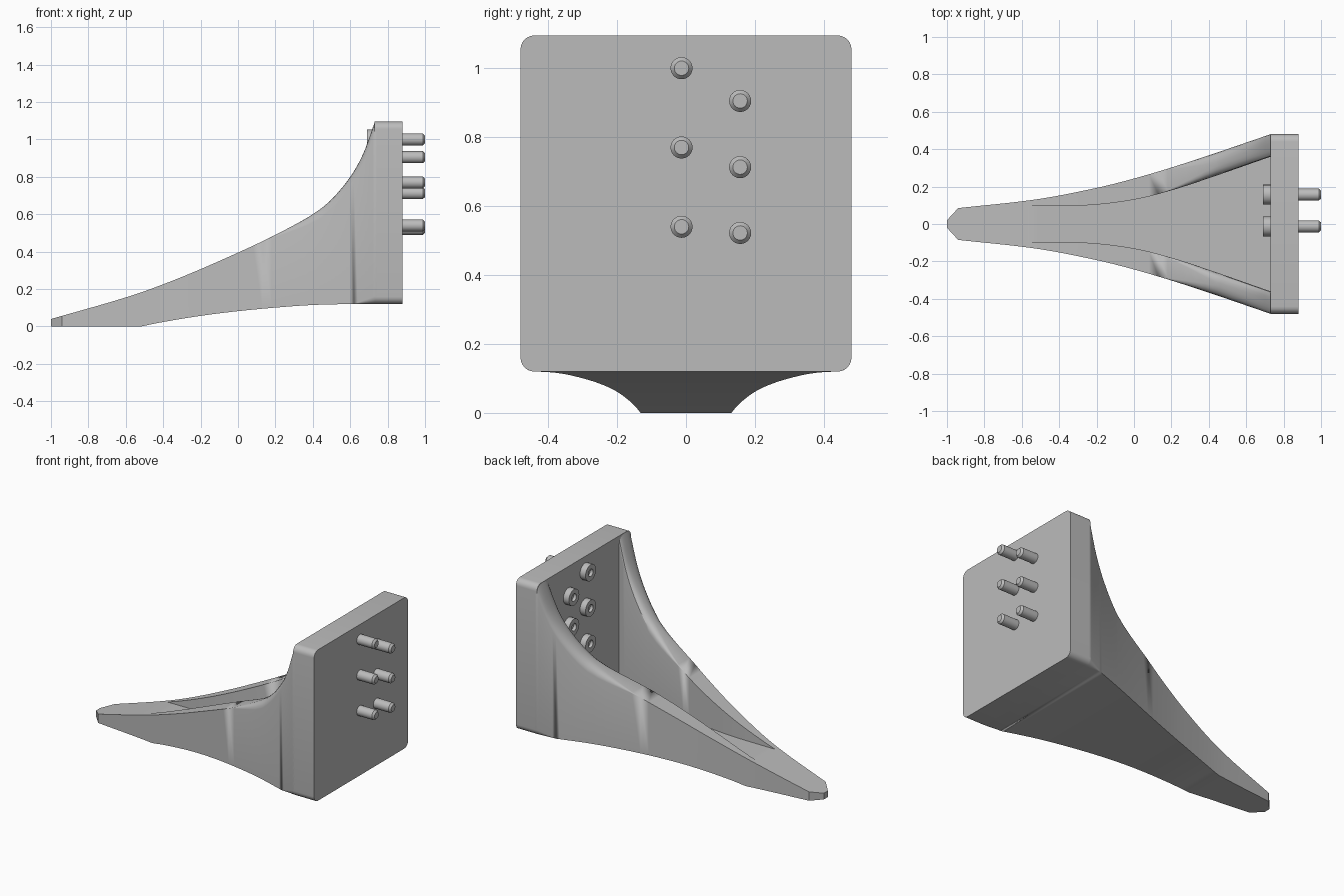
import bpy, bmesh, math

cube = bpy.data.objects.get("Cube")
if cube:
    bpy.data.objects.remove(cube, do_unlink=True)

grey = bpy.data.materials.new("plain grey")
grey.use_nodes = True
grey.diffuse_color = (0.5, 0.5, 0.5, 1)
grey.node_tree.nodes["Principled BSDF"].inputs["Base Color"].default_value = (0.5, 0.5, 0.5, 1)


def finish(name, bm, angle=30):
    bmesh.ops.remove_doubles(bm, verts=bm.verts, dist=0.0002)
    bmesh.ops.dissolve_degenerate(bm, edges=bm.edges, dist=0.0002)
    bmesh.ops.recalc_face_normals(bm, faces=bm.faces)
    me = bpy.data.meshes.new(name)
    bm.to_mesh(me)
    bm.free()
    me.materials.append(grey)
    ob = bpy.data.objects.new(name, me)
    bpy.context.collection.objects.link(ob)
    bpy.ops.object.select_all(action='DESELECT')
    ob.select_set(True)
    bpy.context.view_layer.objects.active = ob
    bpy.ops.object.shade_smooth_by_angle(angle=math.radians(angle))
    return ob


def curve(points, x):
    """Smooth curve through (x, value) points."""
    n = len(points)
    x = min(max(x, points[0][0]), points[-1][0])
    i = max(k for k in range(n - 1) if points[k][0] <= x)

    def slope(k):
        a, b = points[max(k - 1, 0)], points[min(k + 1, n - 1)]
        return (b[1] - a[1]) / (b[0] - a[0])
    (x0, v0), (x1, v1) = points[i], points[i + 1]
    h = x1 - x0
    t = (x - x0) / h
    return (v0 * (2*t**3 - 3*t*t + 1) + v1 * (3*t*t - 2*t**3)
            + h * slope(i) * (t**3 - 2*t*t + t) + h * slope(i + 1) * (t**3 - t*t))


def ramp(x, a, b):
    return min(max((x - a) / (b - a), 0), 1)


# Profiles along the length of the body
OUTER = [(-0.94, 0.085), (-0.52, 0.132), (-0.2, 0.193), (0, 0.243), (0.2, 0.302), (0.4, 0.367), (0.73, 0.48)]
INNER = [(-0.57, 0.095), (-0.25, 0.10), (0, 0.13), (0.2, 0.18), (0.4, 0.245), (0.73, 0.36)]
TOP = [(-1, 0.04), (-0.57, 0.165), (-0.3, 0.265), (0, 0.395), (0.2, 0.49), (0.4, 0.60),
       (0.5, 0.68), (0.6, 0.80), (0.67, 0.925), (0.73, 1.09)]
BASE = [(-0.52, 0), (-0.4, 0.024), (-0.2, 0.057), (0, 0.082), (0.2, 0.101), (0.4, 0.115), (0.6, 0.12), (0.73, 0.12)]
FLOOR = curve(TOP, -0.57)


def arc(cy, cz, r, a0, steps=4):
    angles = [math.radians(a0 + 90 * k / steps) for k in range(steps + 1)]
    return [(cy + r * math.cos(a), cz + r * math.sin(a)) for a in angles]


def section(x):
    """U-shaped cross-section with rounded rims, mirrored in y."""
    w = curve(OUTER, x) if x >= -0.94 else 0.085 - 0.065 * (-0.94 - x) / 0.06
    wi = min(curve(INNER, x), 0.8 * w)
    zt, zb = curve(TOP, x), curve(BASE, x)
    c = 0.05 * ramp(x, 0.15, 0.42)
    cb = 0.04 * ramp(x, 0.62, 0.73)
    half = arc(w - cb, zb + cb, cb, -90)
    half += arc(w - c, zt - c, c, 0)
    half += arc(wi + c, zt - c, c, 90)
    half.append((wi, min(FLOOR, zt)))
    return half + [(-y, z) for y, z in reversed(half)]


# Tapering hollow body
bm = bmesh.new()
xs = [-1, -0.94, -0.85, -0.75, -0.66, -0.57, -0.52]
xs += [-0.52 + 0.05 * k for k in range(1, 19)]
xs += [0.42 + 0.02 * k for k in range(1, 16)] + [0.73, 0.74]
rings = [[bm.verts.new((x, y, z)) for y, z in section(x)] for x in xs]
for a, b in zip(rings, rings[1:]):
    for k in range(len(a)):
        j = (k + 1) % len(a)
        bm.faces.new((a[k], a[j], b[j], b[k]))
bm.faces.new(rings[0])
bm.faces.new(rings[-1])
finish("tapered_body", bm)

# Mounting plate with rounded corners
bm = bmesh.new()
bmesh.ops.create_cube(bm, size=1)
for v in bm.verts:
    v.co = (0.805 + v.co.x * 0.15, v.co.y * 0.96, 0.6075 + v.co.z * 0.975)
long_edges = [e for e in bm.edges if abs(e.verts[0].co.x - e.verts[1].co.x) > 0.1]
bmesh.ops.bevel(bm, geom=long_edges, offset=0.04, segments=6, profile=0.5, affect='EDGES')
finish("mounting_plate", bm)

# Socket bolts: head inside the hollow, chamfered shank through the plate
BOLT = [(0.71, 0), (0.71, 0.024), (0.69, 0.024), (0.69, 0.053), (0.735, 0.053),
        (0.735, 0.032), (0.988, 0.032), (1.0, 0.021), (1.0, 0)]
SIDES = 24


def bolt(name, y, z):
    bm = bmesh.new()
    rows = []
    for x, r in BOLT:
        rows.append([bm.verts.new((x, y + r * math.cos(math.tau * k / SIDES),
                                   z + r * math.sin(math.tau * k / SIDES))) for k in range(SIDES)])
    for a, b in zip(rows, rows[1:]):
        for k in range(SIDES):
            j = (k + 1) % SIDES
            bm.faces.new((a[k], a[j], b[j], b[k]))
    finish(name, bm)


for column, y, heights in (("centre", -0.013, (0.54, 0.77, 1.0)),
                           ("offset", 0.157, (0.522, 0.713, 0.905))):
    for i, z in enumerate(heights):
        bolt(f"{column}_bolt_{i + 1}", y, z)
